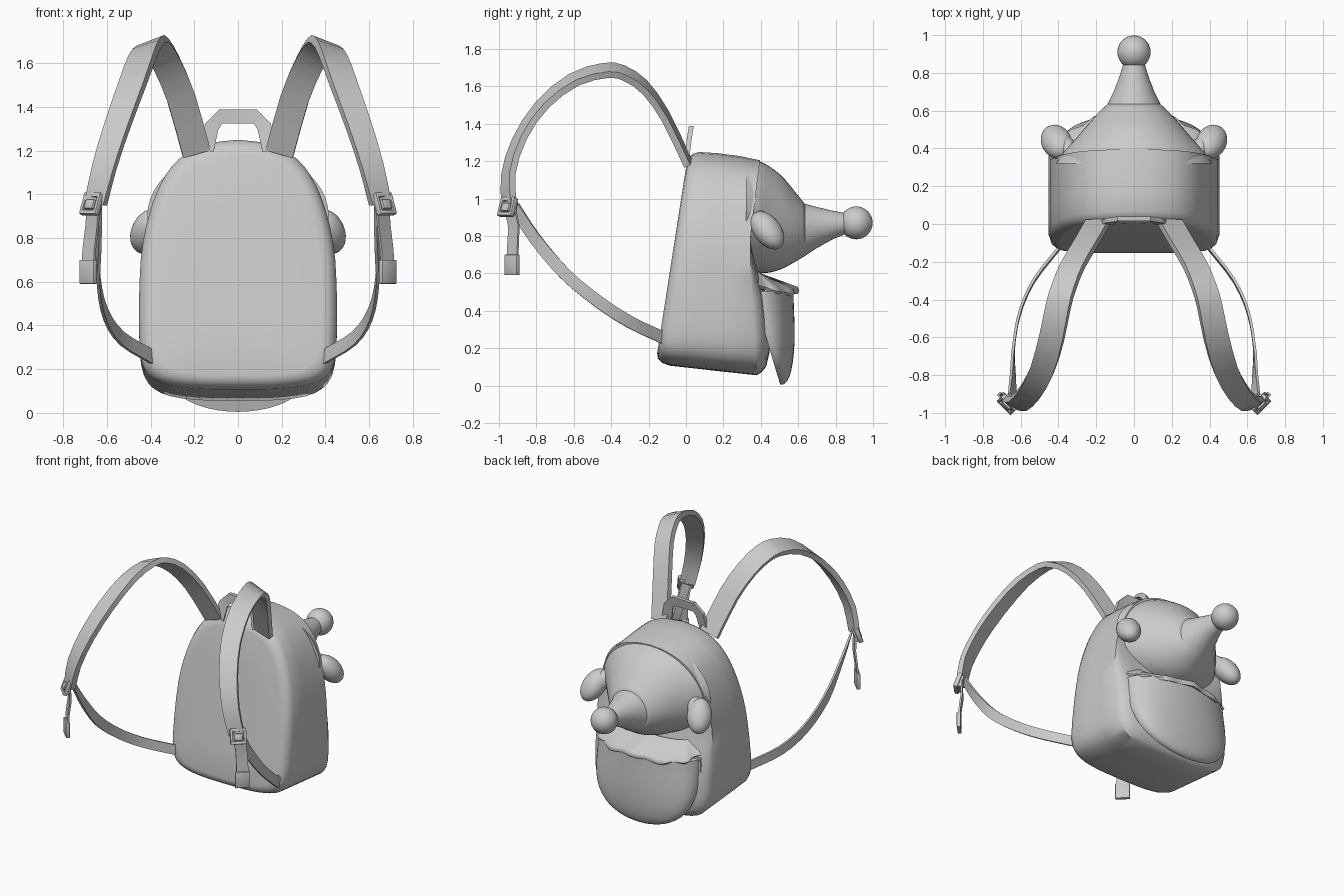
import bpy, bmesh, math
from mathutils import Vector, Matrix

cube = bpy.data.objects.get("Cube")
if cube:
    bpy.data.objects.remove(cube, do_unlink=True)

GREY = (0.6, 0.6, 0.6, 1)
mat = bpy.data.materials.new("plain grey fabric")
mat.use_nodes = True
mat.diffuse_color = GREY
mat.node_tree.nodes["Principled BSDF"].inputs["Base Color"].default_value = GREY


def finish(name, bm, angle=35):
    bmesh.ops.recalc_face_normals(bm, faces=bm.faces)
    me = bpy.data.meshes.new(name)
    bm.to_mesh(me)
    bm.free()
    me.materials.append(mat)
    me.shade_smooth()
    me.set_sharp_from_angle(angle=math.radians(angle))
    bpy.context.collection.objects.link(bpy.data.objects.new(name, me))


def loft(name, rings, angle=35, closed=True):
    """Skin a list of equal-length rings; closed rings are capped."""
    bm = bmesh.new()
    loops = [[bm.verts.new(p) for p in r] for r in rings]
    n = len(loops[0])
    for a, b in zip(loops, loops[1:]):
        for i in range(n if closed else n - 1):
            j = (i + 1) % n
            bm.faces.new((a[i], a[j], b[j], b[i]))
    if closed:
        bm.faces.new(loops[0])
        bm.faces.new(loops[-1])
    finish(name, bm, angle)


def ball(name, centre, radii, rot=Matrix()):
    bm = bmesh.new()
    bmesh.ops.create_uvsphere(bm, u_segments=32, v_segments=16, radius=1)
    bm.transform(Matrix.Translation(centre) @ rot @ Matrix.Diagonal((*radii, 1)))
    finish(name, bm, 60)


def box(name, centre, size, rot=Matrix(), bevel=0.008):
    bm = bmesh.new()
    bmesh.ops.create_cube(bm, size=1)
    bm.transform(Matrix.Diagonal((*size, 1)))
    bmesh.ops.bevel(bm, geom=bm.edges[:], offset=bevel, segments=2, affect='EDGES', profile=0.5)
    bm.transform(Matrix.Translation(centre) @ rot)
    finish(name, bm)


def smooth_path(pts, steps):
    """Catmull-Rom points through the control points."""
    p = [Vector(q) for q in pts]
    p = [2 * p[0] - p[1]] + p + [2 * p[-1] - p[-2]]
    out = []
    for a, b, c, d in zip(p, p[1:], p[2:], p[3:]):
        for k in range(steps):
            t = k / steps
            out.append(b + 0.5 * t * (c - a + t * (2 * a - 5 * b + 4 * c - d + t * (3 * b - 3 * c + d - a))))
    return out + [p[-2]]


def strap(name, pts, widths, thick, refs, side):
    """Flat band along a path; width and its direction change near the end."""
    rings, n = [], len(pts)
    for i, p in enumerate(pts):
        t = (pts[min(i + 1, n - 1)] - pts[max(i - 1, 0)]).normalized()
        f = max(0, (i / (n - 1) - 0.6) / 0.4)
        w = Vector(refs[0]).lerp(Vector(refs[1]), f)
        w = (w - t * w.dot(t)).normalized()
        h = t.cross(w) * thick / 2
        w = w * (widths[0] * (1 - f) + widths[1] * f) / 2
        ring = [p + w + h, p - w + h, p - w - h, p + w - h]
        rings.append([(side * v.x, v.y, v.z) for v in ring])
    loft(name, rings, 30)


# Bag body: arched outline swept from the leaning front panel to the back rim
half = smooth_path([(0, 0, 0.055), (0.2, 0, 0.06), (0.35, 0, 0.09), (0.43, 0, 0.17), (0.452, 0, 0.35),
                    (0.445, 0, 0.7), (0.40, 0, 0.93), (0.33, 0, 1.09), (0.24, 0, 1.185), (0.12, 0, 1.235),
                    (0, 0, 1.25)], 3)
outline = half + [Vector((-v.x, 0, v.z)) for v in half[-2:0:-1]]


def body_ring(t, inset, push=0.0):
    ring = []
    for v in outline:
        x = v.x * (1 - inset / 0.45)
        z = 0.65 + (v.z - 0.65) * (1 - inset / 0.6)
        z += 0.07 * (1 - t) * max(0, 1 - z / 0.4) - 0.045 * t * t * max(0, (z - 0.8) / 0.45)
        front = -0.15 + 0.155 * (z - 0.2)
        back = 0.345 + 0.05 * max(0, (z - 0.8) / 0.4) + 0.03 * max(0, (0.6 - z) / 0.5)
        swell = push * min(1, max(0, (0.75 - z) / 0.3))
        ring.append((x, front * (1 - t) + back * t + swell, z))
    return ring


loft("bag_body", [body_ring(0, 0.3), body_ring(0, 0.07), body_ring(0.015, 0.038), body_ring(0.06, 0.013),
                  body_ring(0.14, 0), body_ring(0.4, 0), body_ring(0.7, 0), body_ring(1, 0),
                  body_ring(1, 0.018, 0.03), body_ring(1, 0.05, 0.055), body_ring(1, 0.12, 0.075),
                  body_ring(1, 0.35, 0.085)], 40)

# Animal head: a mound filling the rim, drawn out into a snout with a ball nose
profile = [(0.32, 0.9, 0.415, 0.31), (0.39, 0.9, 0.365, 0.3), (0.45, 0.887, 0.31, 0.282), (0.52, 0.87, 0.25, 0.243),
           (0.58, 0.85, 0.197, 0.19), (0.635, 0.832, 0.14, 0.14), (0.7, 0.845, 0.108, 0.11),
           (0.78, 0.858, 0.077, 0.078), (0.87, 0.868, 0.05, 0.05)]


def ellipse(y, z, rx, rz):
    return [(rx * math.cos(k * math.tau / 48), y, z + rz * math.sin(k * math.tau / 48)) for k in range(48)]


mound = [tuple(v) for v in smooth_path([p[:3] for p in profile[:6]], 3)]
heights = [v.x for v in smooth_path([(p[3], 0, 0) for p in profile[:6]], 3)]
loft("head", [ellipse(*m, h) for m, h in zip(mound, heights)], 50)
loft("snout", [ellipse(*p) for p in profile[5:]], 50)
ball("nose", (0, 0.91, 0.87), (0.088, 0.088, 0.088))

# Scalloped collar draped under the head
rim, inner = [], []
for k in range(61):
    a = math.pi * k / 60
    wave = 1 + 0.035 * math.cos(a * 12)
    rim.append((0.375 * wave * math.cos(a), 0.365 + 0.225 * wave * math.sin(a)))
    inner.append((0.3 * math.cos(a), 0.36 + 0.06 * math.sin(a)))


def collar_ring(points, dz, droop=0.05):
    return [(x, y, 0.6 - 0.38 * (y - 0.36) - droop * abs(x) / 0.37 + dz) for x, y in points]


loft("scalloped_collar", [collar_ring(inner, 0.016, 0), collar_ring(rim, 0.018),
                          collar_ring([(x * 1.03, y + 0.008) for x, y in rim], 0),
                          collar_ring(rim, -0.018), collar_ring(inner, -0.016, 0)], 60, closed=False)

# Rounded pocket: bulging shell whose rim runs from the bag to the low tip
pocket = []
for i in range(19):
    s = math.sin(i / 18 * math.pi / 2)
    w = 0.39 * math.sqrt(max(0.0004, 1 - s ** 4))
    edge = 0.37 + 0.14 * s ** 1.1
    bulge = (0.205 - 0.105 * s) * math.sqrt(max(0, 1 - s ** 3.4))
    z = 0.505 - 0.5 * s
    front = [(w * math.cos(a), edge + bulge * math.sin(a) ** 0.9, z)
             for a in [math.pi * k / 24 for k in range(25)]]
    back = [(-w + 2 * w * k / 8, edge - 0.006, z) for k in range(9)]
    pocket.append(front + back)
loft("back_pocket", pocket, 50)

# Zip pull at one pocket corner
box("zip_slider", (-0.385, 0.395, 0.505), (0.025, 0.03, 0.02), bevel=0.004)
box("zip_pull", (-0.39, 0.405, 0.455), (0.025, 0.012, 0.075), bevel=0.004)

# Carry handle
handle = [Vector(p) for p in [(-0.145, 0.0, 1.2), (-0.12, 0.015, 1.31), (-0.08, 0.025, 1.355),
                              (0.08, 0.025, 1.355), (0.12, 0.015, 1.31), (0.145, 0.0, 1.2)]]
rings = []
for i, p in enumerate(handle):
    t = (handle[min(i + 1, 5)] - handle[max(i - 1, 0)]).normalized()
    up = Vector((0, 1, 0)).cross(t).normalized() * 0.033
    d = Vector((0, 0.01, 0))
    rings.append([p + up + d * 0.5, p - up + d * 1.6, p - up - d, p + up - d * 0.5])
loft("carry_handle", rings, 30)

# Ears, shoulder straps and buckles on both sides
for side, label in ((1, "left"), (-1, "right")):
    axis = Vector((side * 0.3, 0.55, -0.75)).to_track_quat('Z', 'Y').to_matrix().to_4x4()
    ball(label + "_ear", (side * 0.41, 0.435, 0.83), (0.08, 0.072, 0.118), axis)
    ball(label + "_ear_root", (side * 0.355, 0.405, 0.87), (0.05, 0.055, 0.075), axis)

    upper = smooth_path([(0.19, 0.01, 1.19), (0.26, -0.11, 1.44), (0.325, -0.22, 1.595), (0.37, -0.33, 1.67),
                         (0.4, -0.43, 1.685), (0.435, -0.6, 1.635), (0.485, -0.77, 1.5), (0.55, -0.89, 1.32),
                         (0.61, -0.95, 1.13), (0.65, -0.945, 0.96)], 2)
    strap(label + "_shoulder_strap", upper, (0.13, 0.1), 0.036, ((1, 0, -0.4), (0.85, 0.5, 0)), side)

    lower = smooth_path([(0.39, -0.12, 0.255), (0.53, -0.3, 0.34), (0.605, -0.47, 0.45), (0.637, -0.65, 0.6),
                         (0.64, -0.81, 0.79), (0.645, -0.92, 0.96)], 3)
    strap(label + "_lower_strap", lower, (0.065, 0.065), 0.014, ((0, 0.2, 1), (0.5, 0.6, 0.6)), side)

    tail = [Vector(p) for p in [(0.66, -0.94, 0.95), (0.668, -0.92, 0.85), (0.68, -0.925, 0.75), (0.688, -0.93, 0.62)]]
    strap(label + "_strap_tail", tail, (0.075, 0.08), 0.012, ((0.7, 0.7, 0), (0.7, 0.7, 0)), side)
    turn = Matrix.Rotation(side * math.radians(45), 4, 'Z')
    box(label + "_strap_end", (side * 0.685, -0.93, 0.645), (0.095, 0.025, 0.11), turn, 0.004)

    # Buckle: square frame with a raised bar
    tilt = turn @ Matrix.Rotation(math.radians(-20), 4, 'X')
    centre = Vector((side * 0.66, -0.945, 0.95))
    box(label + "_buckle_base", centre, (0.09, 0.03, 0.085), tilt)
    for name, off, size in (("top", (0, -0.015, 0.042), (0.105, 0.03, 0.022)),
                            ("bottom", (0, -0.015, -0.042), (0.105, 0.03, 0.022)),
                            ("inner", (-0.044, -0.015, 0), (0.018, 0.03, 0.095)),
                            ("outer", (0.044, -0.015, 0), (0.018, 0.03, 0.095)),
                            ("bar", (0, -0.02, -0.005), (0.055, 0.028, 0.045))):
        box(f"{label}_buckle_{name}", centre + tilt.to_3x3() @ Vector(off), size, tilt, 0.006)
